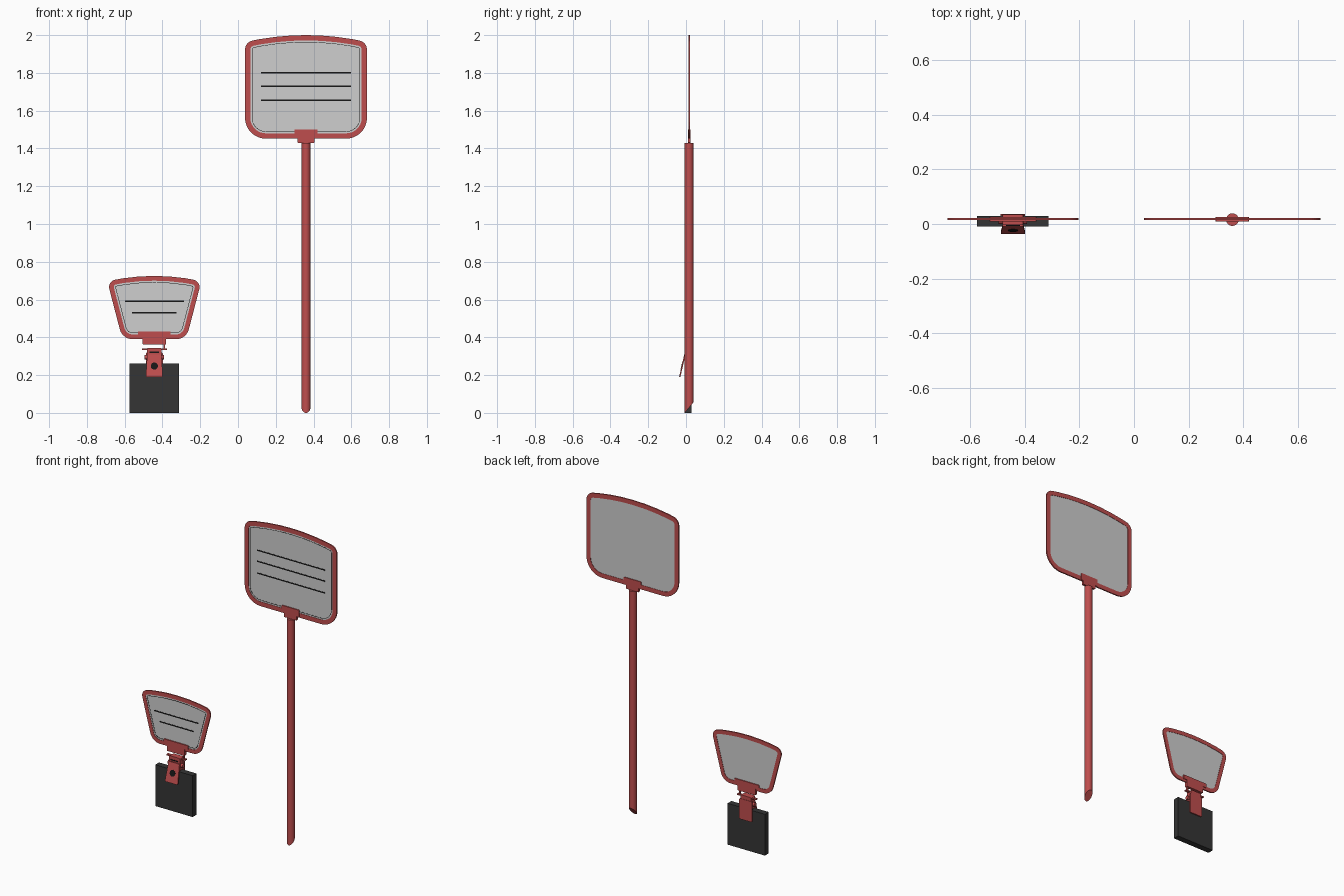
import bpy, bmesh, math
from mathutils import Vector

cube = bpy.data.objects.get("Cube")
if cube:
    bpy.data.objects.remove(cube)


def material(name, rgb):
    m = bpy.data.materials.new(name)
    m.use_nodes = True
    m.diffuse_color = (*rgb, 1)
    m.node_tree.nodes["Principled BSDF"].inputs["Base Color"].default_value = (*rgb, 1)
    return m


RED = material("red plastic", (0.52, 0.075, 0.075))
GREY = material("light grey panel", (0.62, 0.62, 0.62))
DARK = material("charcoal block", (0.035, 0.035, 0.035))
BLACK = material("black line", (0.008, 0.008, 0.008))


def finish(bm, name, mat, smooth=False):
    bmesh.ops.recalc_face_normals(bm, faces=bm.faces)
    mesh = bpy.data.meshes.new(name)
    bm.to_mesh(mesh)
    bm.free()
    mesh.materials.append(mat)
    ob = bpy.data.objects.new(name, mesh)
    bpy.context.collection.objects.link(ob)
    if smooth:
        bpy.ops.object.select_all(action='DESELECT')
        ob.select_set(True)
        bpy.context.view_layer.objects.active = ob
        bpy.ops.object.shade_smooth_by_angle(angle=math.radians(40))
    return ob


def rounded(corners, steps=8):
    """Counter-clockwise (x, z, radius) corners to a filleted loop."""
    out = []
    for i, (x, z, r) in enumerate(corners):
        p = Vector((x, z))
        if r == 0:
            out.append(p)
            continue
        a = (Vector(corners[i - 1][:2]) - p).normalized()
        b = (Vector(corners[(i + 1) % len(corners)][:2]) - p).normalized()
        half = a.angle(b) / 2
        c = p + (a + b).normalized() * r / math.sin(half)
        start = p + a * r / math.tan(half) - c
        turn = math.pi - 2 * half
        for s in range(steps + 1):
            t = turn * s / steps
            out.append(c + Vector((start.x * math.cos(t) - start.y * math.sin(t),
                                   start.x * math.sin(t) + start.y * math.cos(t))))
    return out


def inset(loop, d):
    out = []
    for i, p in enumerate(loop):
        e = (p - loop[i - 1]).normalized()
        f = (loop[(i + 1) % len(loop)] - p).normalized()
        n = Vector((-e.y - f.y, e.x + f.x)).normalized()
        out.append(p + n * d / max(0.3, n.dot(Vector((-e.y, e.x)))))
    return out


def plate(name, loop, y0, y1, mat, inner=None, lean=0, top=0):
    """Extruded outline, with an optional opening and forward lean."""
    bm = bmesh.new()

    def ring(pts, y):
        return [bm.verts.new((p[0], y + lean * (p[1] - top), p[1])) for p in pts]

    def bridge(a, b):
        for i in range(len(a)):
            bm.faces.new((a[i - 1], a[i], b[i], b[i - 1]))
    f, k = ring(loop, y0), ring(loop, y1)
    bridge(f, k)
    if inner:
        fi, ki = ring(inner, y0), ring(inner, y1)
        bridge(f, fi)
        bridge(k, ki)
        bridge(fi, ki)
    else:
        bm.faces.new(f)
        bm.faces.new(k)
    return finish(bm, name, mat)


def box(name, x0, x1, y0, y1, z0, z1, mat=RED, r=0.0):
    corners = [(x0, z0, r), (x1, z0, r), (x1, z1, r), (x0, z1, r)]
    return plate(name, rounded(corners, 4), y0, y1, mat)


def cylinder(name, radius, length, centre, axis, mat, sides=24):
    bm = bmesh.new()
    bmesh.ops.create_cone(bm, cap_ends=True, segments=sides, radius1=radius,
                          radius2=radius, depth=length)
    rot = Vector((0, 0, 1)).rotation_difference(Vector(axis)).to_matrix()
    bmesh.ops.rotate(bm, verts=bm.verts, matrix=rot)
    bmesh.ops.translate(bm, verts=bm.verts, vec=centre)
    return finish(bm, name, mat, True)


def sign(name, cx, top_half, low_half, z_low, z_corner, z_top, r_top, r_low, width, lines):
    """Framed panel with an arched top and thin ruled lines."""
    corners = [(cx - low_half, z_low, r_low), (cx + low_half, z_low, r_low),
               (cx + top_half, z_corner, r_top)]
    n = 8 if top_half > 0.3 else 6
    for i in range(1, n):
        t = 1 - 2 * i / n
        corners.append((cx + top_half * t, z_corner + (z_top - z_corner) * (1 - t * t), 0))
    corners.append((cx - top_half, z_corner, r_top))
    outer = rounded(corners)
    inner = inset(outer, width)
    plate(name + "_frame", outer, 0.014, 0.022, RED, inner)
    plate(name + "_panel", inset(outer, width * 0.8), 0.016, 0.020, GREY)
    edge = inset(outer, width + 0.008)
    plate(name + "_border_line", edge, 0.0152, 0.0162, BLACK, inset(outer, width + 0.0105))
    for i, (z, half) in enumerate(lines):
        box(f"{name}_ruled_line_{i + 1}", cx - half, cx + half, 0.015, 0.0162,
            z - 0.004, z + 0.004, BLACK)


# Tall sign: panel, socket and pole with a slanted foot
BIG = 0.36
sign("tall_sign", BIG, 0.323, 0.323, 1.452, 1.963, 2.0, 0.05, 0.11, 0.028,
     [(1.80, 0.238), (1.73, 0.238), (1.655, 0.238)])
box("tall_socket_upper", BIG - 0.061, BIG + 0.061, 0.010, 0.025, 1.455, 1.50, RED, 0.004)
box("tall_socket_lower", BIG - 0.045, BIG + 0.045, 0.010, 0.025, 1.43, 1.46, RED, 0.004)

bm = bmesh.new()
bmesh.ops.create_cone(bm, cap_ends=True, segments=32, radius1=0.023, radius2=0.023, depth=1.43)
bmesh.ops.translate(bm, verts=bm.verts, vec=(BIG, 0.016, 0.715))
bmesh.ops.bisect_plane(bm, geom=bm.verts[:] + bm.edges[:] + bm.faces[:],
                       plane_co=(BIG, -0.007, 0), plane_no=(0, 0.055, -0.046),
                       clear_outer=True)
bmesh.ops.holes_fill(bm, edges=[e for e in bm.edges if e.is_boundary])
finish(bm, "tall_pole", RED, True)

# Small sign on a clip
SMALL = -0.443
sign("small_sign", SMALL, 0.249, 0.169, 0.39, 0.697, 0.725, 0.04, 0.07, 0.025,
     [(0.59, 0.156), (0.53, 0.118)])
box("small_socket_upper", SMALL - 0.086, SMALL + 0.086, 0.009, 0.026, 0.405, 0.432, RED, 0.004)
box("small_socket_lower", SMALL - 0.062, SMALL + 0.062, 0.009, 0.026, 0.362, 0.41, RED, 0.004)
box("neck_post", SMALL + 0.048, SMALL + 0.056, 0.012, 0.022, 0.335, 0.365)
box("clip_collar", SMALL - 0.066, SMALL + 0.066, 0.010, 0.026, 0.332, 0.340)

# Clip: hood, spring bar, rear jaw and leaning front jaw
box("clip_hood", SMALL - 0.038, SMALL + 0.038, -0.004, 0.034, 0.262, 0.344, RED, 0.008)
for i in range(2):
    z = 0.304 + 0.014 * i
    box(f"clip_slot_{i + 1}", SMALL - 0.025, SMALL + 0.025, -0.0065, -0.003,
        z, z + 0.006, BLACK)
cylinder("clip_spring_bar", 0.012, 0.104, (SMALL, 0.012, 0.295), (1, 0, 0), RED, 16)
box("clip_rear_jaw", SMALL - 0.045, SMALL + 0.045, 0.029, 0.036, 0.19, 0.32, RED, 0.008)
jaw = [(SMALL - 0.045, 0.19, 0.008), (SMALL + 0.045, 0.19, 0.008),
       (SMALL + 0.038, 0.31, 0.008), (SMALL - 0.038, 0.31, 0.008)]
plate("clip_front_jaw", rounded(jaw), -0.009, -0.002, RED, lean=0.23, top=0.31)
hole = [(SMALL + 0.019 * math.cos(a * math.tau / 20), 0.248 + 0.019 * math.sin(a * math.tau / 20))
        for a in range(20)]
plate("clip_hole", hole, -0.0105, -0.008, BLACK, lean=0.23, top=0.31)

# Block held by the clip
box("block", SMALL - 0.131, SMALL + 0.131, -0.009, 0.029, 0.0, 0.262, DARK)
